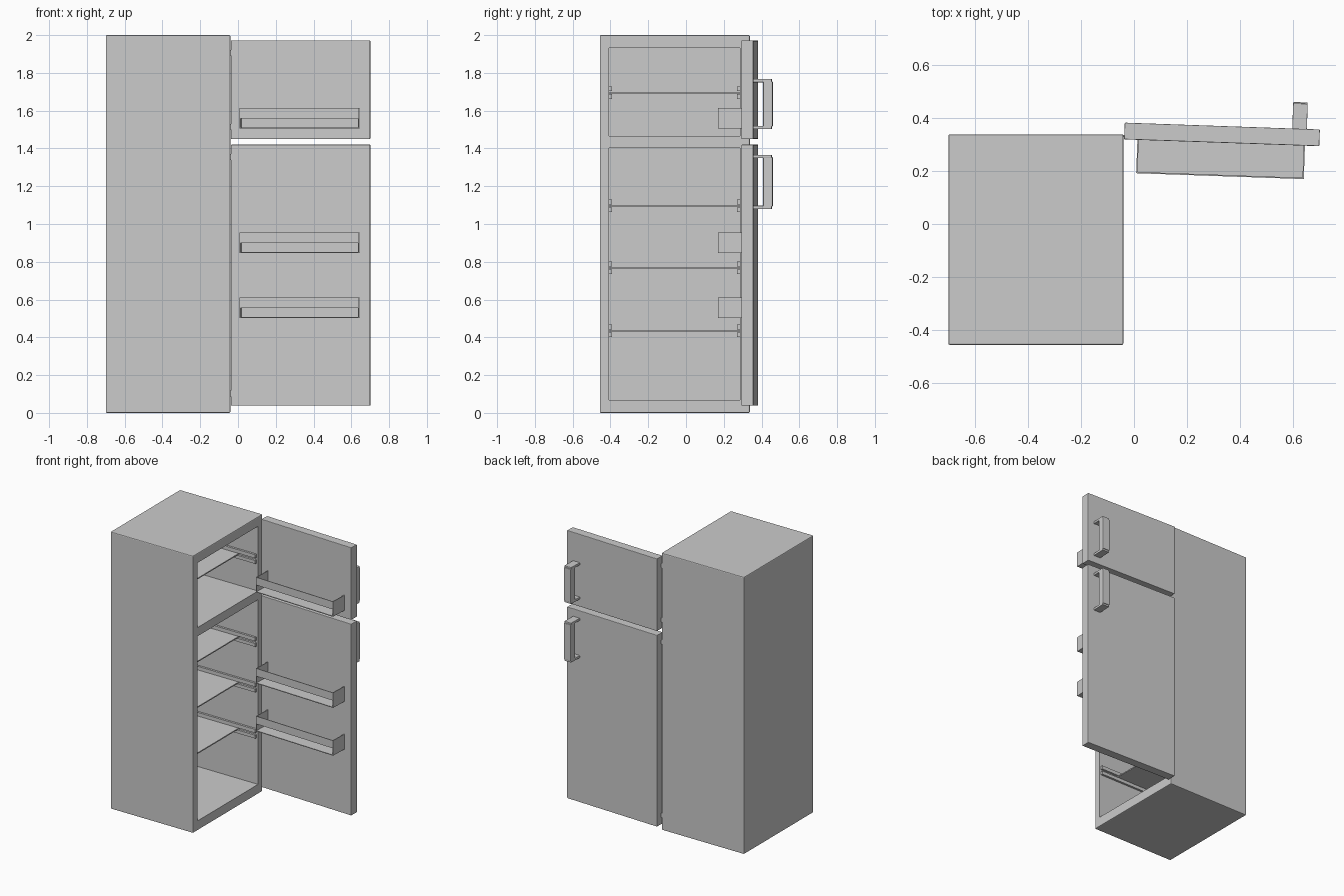
import bpy, bmesh, math
from mathutils import Matrix, Vector

if "Cube" in bpy.data.objects:
    bpy.data.objects.remove(bpy.data.objects["Cube"])


def box(name, lo, hi, matrix=Matrix(), bevel=0.0):
    """Axis-aligned box from two corners, optionally placed by a matrix and edge-rounded."""
    lo, hi = Vector(lo), Vector(hi)
    bm = bmesh.new()
    bmesh.ops.create_cube(bm, size=1)
    for v in bm.verts:
        v.co = (lo + hi) / 2 + v.co * (hi - lo)
    mesh = bpy.data.meshes.new(name)
    bm.to_mesh(mesh)
    bm.free()
    ob = bpy.data.objects.new(name, mesh)
    bpy.context.collection.objects.link(ob)
    ob.matrix_world = matrix
    if bevel:
        mod = ob.modifiers.new("bevel", 'BEVEL')
        mod.width = bevel
        mod.segments = 2
    return ob


# Cabinet with two compartments, open towards +x
BACK, OPEN = -0.65, -0.04
Y0, Y1 = -0.407, 0.286
cabinet = box("cabinet", (-0.70, -0.456, 0), (OPEN, 0.338, 2), bevel=0.006)
for label, z0, z1 in (("fridge", 0.069, 1.402), ("freezer", 1.465, 1.932)):
    cutter = box(label + "_cutter", (BACK, Y0, z0), (0.1, Y1, z1))
    cutter.hide_render = True
    cutter.hide_viewport = True
    cutter.display_type = 'WIRE'
    mod = cabinet.modifiers.new(label, 'BOOLEAN')
    mod.operation = 'DIFFERENCE'
    mod.solver = 'EXACT'
    mod.object = cutter

# Shelves held between pairs of rails on both side walls
for i, z in enumerate((0.434, 0.767, 1.096, 1.695)):
    box(f"shelf_{i}", (BACK, Y0, z - 0.004), (-0.19, Y1, z + 0.004))
    for side, a, b in (("left", Y0 - 0.002, Y0 + 0.015), ("right", Y1 - 0.015, Y1 + 0.002)):
        for level, r0, r1 in (("lower", -0.032, -0.008), ("upper", 0.008, 0.034)):
            box(f"rail_{i}_{side}_{level}", (BACK, a, z + r0), (OPEN - 0.012, b, z + r1))

# Doors swung open: local x runs along the door, local y = 0 is the outer face
DOOR = Matrix.Translation((-0.035, 0.382, 0)) @ Matrix.Rotation(math.radians(-2.0), 4, 'Z')
THICK = 0.063


def handle(name, z0, z1):
    """Upright grip on two flat posts."""
    x0, x1 = 0.632, 0.687
    for end, a in (("bottom", z0), ("top", z1 - 0.017)):
        box(f"{name}_post_{end}", (x0, -0.005, a), (x1, 0.095, a + 0.017), DOOR, 0.002)
    box(name + "_grip", (x0, 0.05, z0 + 0.012), (x1, 0.1, z1 - 0.012), DOOR, 0.004)


def rack(name, z0, z1):
    """Door rack: floor, two end panels and a retaining bar over an open slot."""
    x0, x1, t = 0.05, 0.682, 0.005
    inner, outer = -THICK + 0.003, -THICK - 0.126
    box(name + "_floor", (x0, outer, z0), (x1, inner, z0 + t), DOOR)
    for end, a in (("near", x0), ("far", x1 - t)):
        box(f"{name}_end_{end}", (a, outer, z0), (a + t, inner, z1), DOOR)
    box(name + "_bar", (x0, outer, z0 + 0.053), (x1, outer + t, z1), DOOR)


for label, z0, z1, grip, racks in (
        ("fridge", 0.038, 1.42, (1.08, 1.366), (0.502, 0.847)),
        ("freezer", 1.45, 1.972, (1.503, 1.767), (1.505,))):
    box(label + "_door", (0, -THICK, z0), (0.736, 0, z1), DOOR, 0.003)
    handle(label + "_handle", *grip)
    for i, z in enumerate(racks):
        rack(f"{label}_rack_{i}", z, z + 0.109)

    # Hinge pin blocks joining the door to the cabinet edge
    for end, z in (("low", z0 + 0.05), ("high", z1 - 0.08)):
        box(f"{label}_hinge_{end}", (-0.012, -THICK + 0.008, z), (0.004, -0.046, z + 0.03), DOOR)
